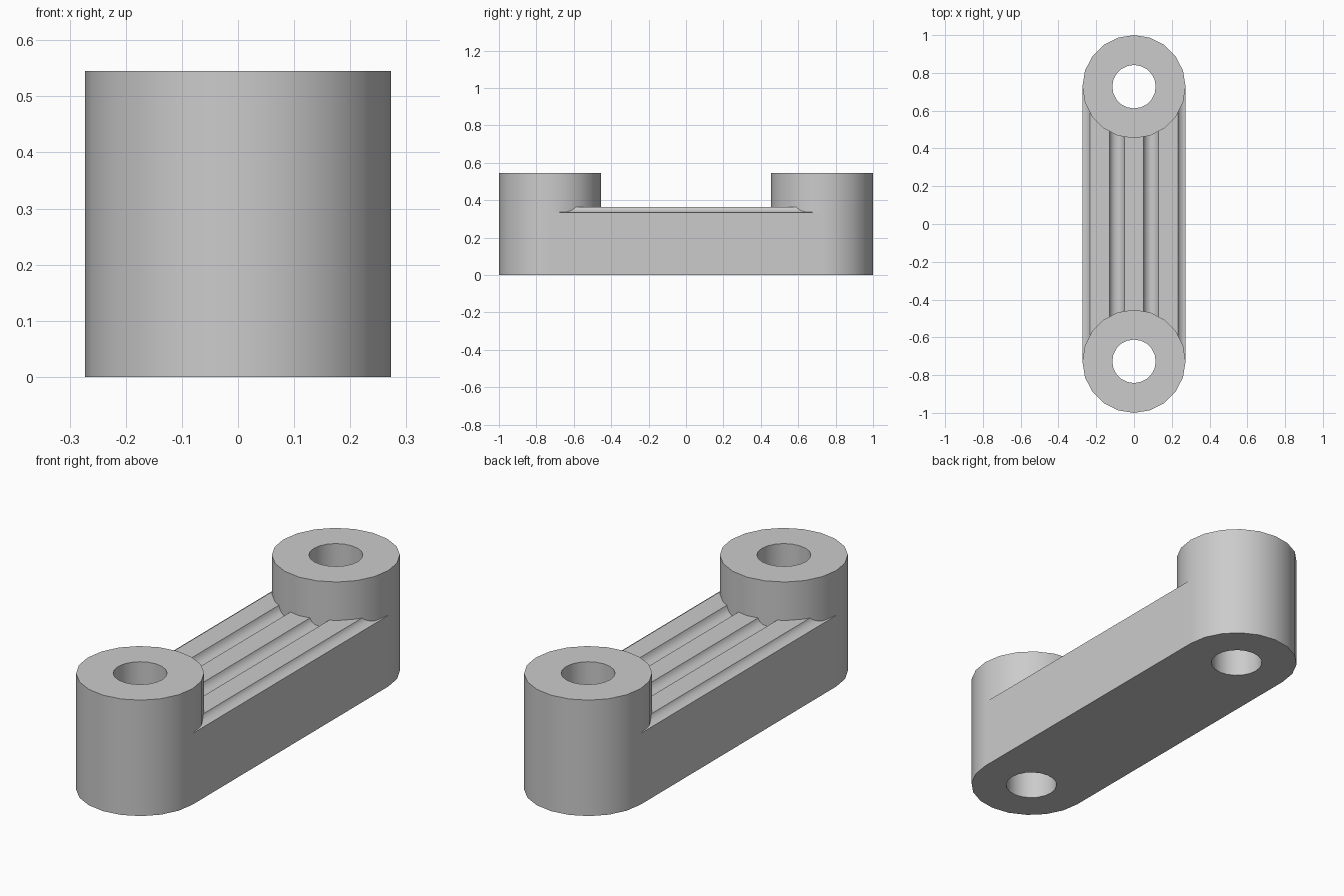
import bpy
import bmesh
from math import pi, sin, cos, acos, sqrt, radians

if "Cube" in bpy.data.objects:
    bpy.data.objects.remove(bpy.data.objects["Cube"], do_unlink=True)

SIDES = 20
STEP = 2 * pi / SIDES
R, HOLE, CENTRE = 0.273, 0.115, 0.727      # boss radius, bore radius, boss offset in y
BOSS_H, BAR_H = 0.545, 0.364
PITCH, HALF, DEPTH = 0.182, 0.04, 0.03     # groove spacing, half width, depth

grey = bpy.data.materials.new("plain grey")
grey.use_nodes = True
grey.diffuse_color = (0.6, 0.6, 0.6, 1)
grey.node_tree.nodes["Principled BSDF"].inputs["Base Color"].default_value = (0.6, 0.6, 0.6, 1)


def finish(name, bm):
    mesh = bpy.data.meshes.new(name)
    bm.to_mesh(mesh)
    bm.free()
    mesh.materials.append(grey)
    obj = bpy.data.objects.new(name, mesh)
    bpy.context.collection.objects.link(obj)
    bpy.ops.object.select_all(action='DESELECT')
    obj.select_set(True)
    bpy.context.view_layer.objects.active = obj
    bpy.ops.object.shade_smooth_by_angle(angle=radians(30))


def boss(name, y):
    """Upright tube with a through bore."""
    bm = bmesh.new()
    section = [(R, 0), (R, BOSS_H), (HOLE, BOSS_H), (HOLE, 0)]
    rings = [[bm.verts.new((r * cos(i * STEP), y + r * sin(i * STEP), z))
              for i in range(SIDES)] for r, z in section]
    for k, low in enumerate(rings):
        high = rings[(k + 1) % len(rings)]
        for i in range(SIDES):
            j = (i + 1) % SIDES
            bm.faces.new((low[i], low[j], high[j], high[i]))
    finish(name, bm)


def bar_end(x):
    """Half length of the bar where it meets the faceted boss wall."""
    x = min(abs(x), R)
    k = min(int(acos(x / R) / STEP + 1e-6), SIDES // 4 - 1)
    mid = (k + 0.5) * STEP
    return CENTRE - (R * cos(STEP / 2) - x * cos(mid)) / sin(mid)


def bar_top(x):
    """Height of the bar's upper side, with round-bottomed grooves."""
    d = min(abs(abs(x) - PITCH / 2), abs(abs(x) - PITCH * 1.5))
    if d >= HALF:
        return BAR_H
    radius = (HALF ** 2 + DEPTH ** 2) / (2 * DEPTH)
    return BAR_H - DEPTH + radius - sqrt(radius ** 2 - d ** 2)


# Bosses at both ends
boss("front_boss", -CENTRE)
boss("back_boss", CENTRE)

# Grooved bar: cross-section stations at boss corners and along each groove arc
stations = {round(R * cos(i * STEP), 5) for i in range(SIDES // 2 + 1)}
for c in (-1.5, -0.5, 0.5, 1.5):
    for i in range(9):
        x = c * PITCH + HALF * sin((i / 8 - 0.5) * pi)
        if abs(x) <= R:
            stations.add(round(x, 5))
xs = sorted(stations)
outline = [(x, bar_top(x)) for x in xs] + [(x, 0) for x in reversed(xs)]

bm = bmesh.new()
front = [bm.verts.new((x, -bar_end(x), z)) for x, z in outline]
back = [bm.verts.new((x, bar_end(x), z)) for x, z in outline]
for a in range(len(outline)):
    b = (a + 1) % len(outline)
    bm.faces.new((front[a], front[b], back[b], back[a]))
finish("grooved_bar", bm)
